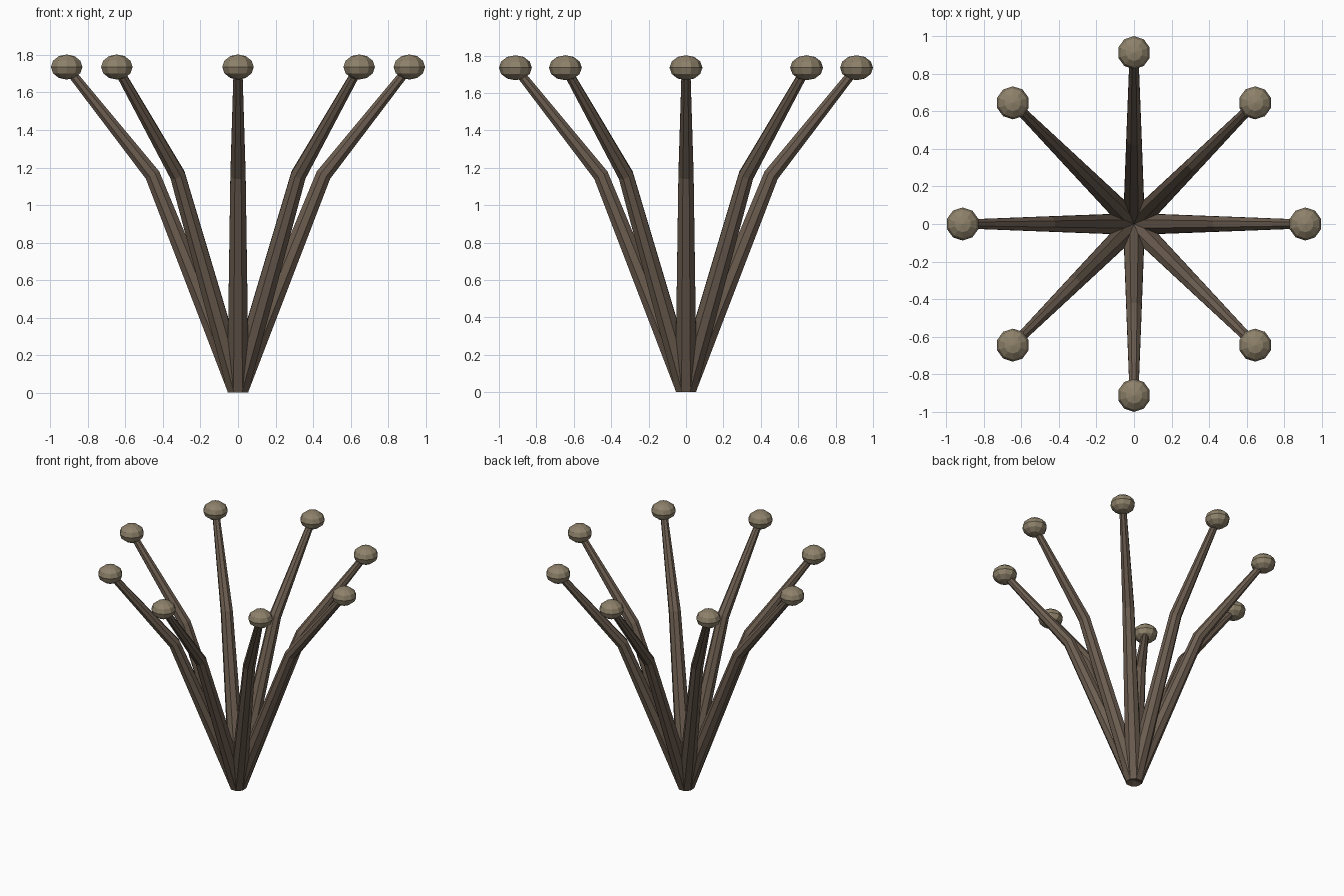
import bpy, bmesh, math
from mathutils import Vector, Matrix

if "Cube" in bpy.data.objects:
    bpy.data.objects.remove(bpy.data.objects["Cube"])

SIDES = 8
# path points (radius out, height) and thickness at each
PATH = [((0.0, 0.023), 0.062), ((0.455, 1.16), 0.044), ((0.912, 1.735), 0.025)]


def material(name, rgb):
    m = bpy.data.materials.new(name)
    m.diffuse_color = (*rgb, 1)
    m.use_nodes = True
    m.node_tree.nodes["Principled BSDF"].inputs["Base Color"].default_value = m.diffuse_color
    return m


def add_object(name, bm, mat):
    bmesh.ops.recalc_face_normals(bm, faces=bm.faces)
    me = bpy.data.meshes.new(name)
    bm.to_mesh(me)
    bm.free()
    me.materials.append(mat)
    ob = bpy.data.objects.new(name, me)
    bpy.context.collection.objects.link(ob)
    return ob


bark = material("bark", (0.15, 0.11, 0.08))
bud_mat = material("bud", (0.27, 0.22, 0.145))


# bent, tapering branch made of rings square to the path
def branch(angle):
    bm = bmesh.new()
    pts = [Vector((p[0], 0, p[1])) for p, _ in PATH]
    rings = []
    for i, (p, (_, r)) in enumerate(zip(pts, PATH)):
        before = (p - pts[i - 1]).normalized() if i else Vector()
        after = (pts[i + 1] - p).normalized() if i < len(pts) - 1 else Vector()
        t = (before + after).normalized()
        side = Vector((0, 1, 0))
        up = t.cross(side)
        ring = []
        for k in range(SIDES):
            a = 2 * math.pi * (k + 0.5) / SIDES
            ring.append(bm.verts.new(p + r * (math.cos(a) * side + math.sin(a) * up)))
        rings.append(ring)
    for lo, hi in zip(rings, rings[1:]):
        for k in range(SIDES):
            n = (k + 1) % SIDES
            bm.faces.new((lo[k], lo[n], hi[n], hi[k]))
    bm.faces.new(rings[0])
    bm.faces.new(rings[-1])
    bm.transform(Matrix.Rotation(angle, 4, 'Z'))
    return bm


# flattened bud on the branch tip
def bud(angle):
    bm = bmesh.new()
    bmesh.ops.create_uvsphere(bm, u_segments=10, v_segments=6, radius=0.088)
    bm.transform(Matrix.Diagonal((1, 1, 0.76, 1)))
    (r, z), _ = PATH[-1]
    bm.transform(Matrix.Translation((r * math.cos(angle), r * math.sin(angle), z)))
    return bm


for i in range(8):
    ang = i * math.pi / 4
    add_object(f"branch_{i + 1}", branch(ang), bark)
    add_object(f"bud_{i + 1}", bud(ang), bud_mat)
